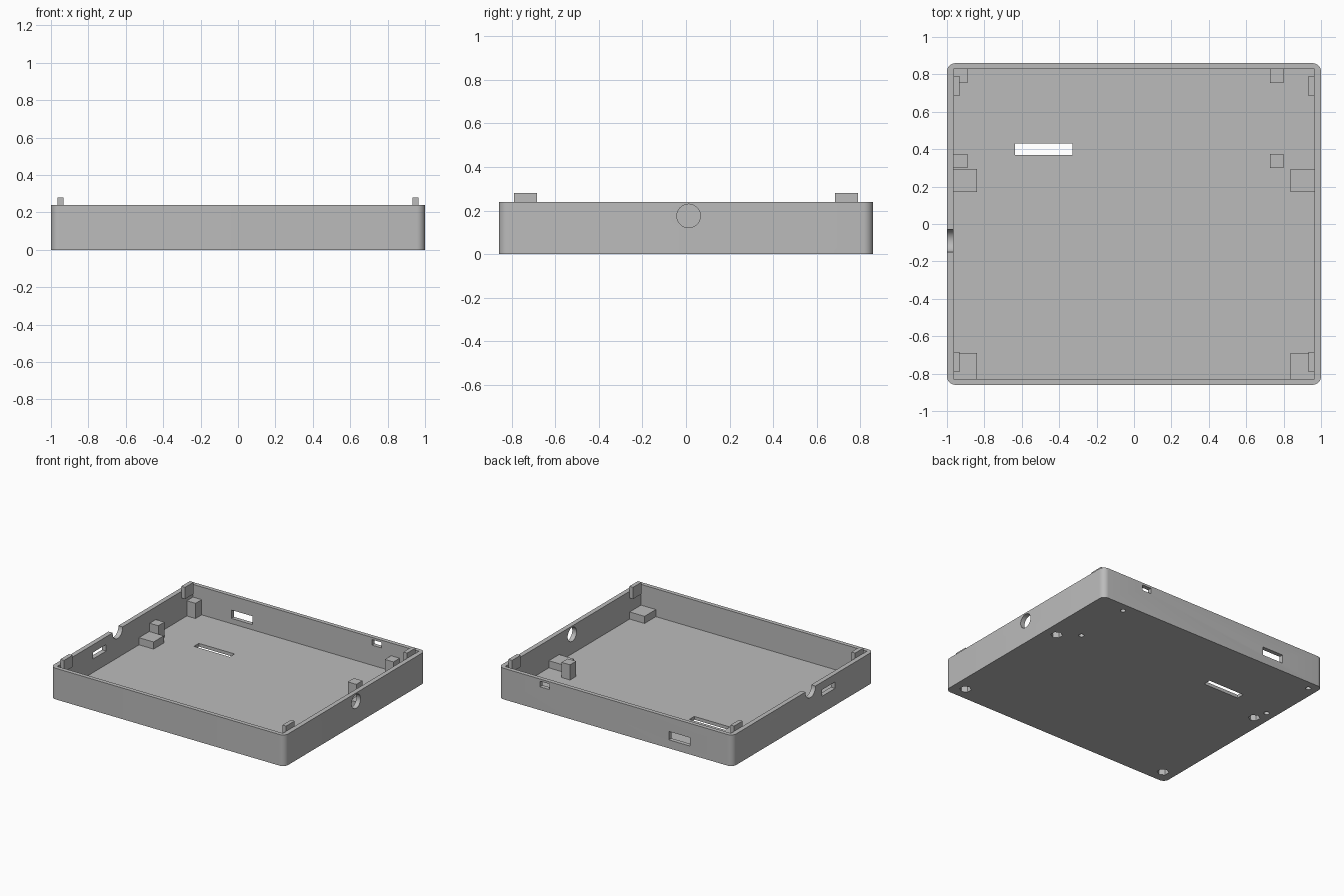
import bpy, bmesh
from math import pi, cos, sin
from mathutils import Matrix, Vector

if "Cube" in bpy.data.objects:
    bpy.data.objects.remove(bpy.data.objects["Cube"], do_unlink=True)

WIDTH, DEPTH, HEIGHT, FLOOR = 2.0, 1.72, 0.24, 0.025
IN_X, IN_Y = 0.964, 0.828

grey = bpy.data.materials.new("plain_grey")
grey.use_nodes = True
colour = (0.5, 0.5, 0.5, 1)
grey.diffuse_color = colour
grey.node_tree.nodes["Principled BSDF"].inputs["Base Color"].default_value = colour


def box(bm, x0, x1, y0, y1, z0, z1):
    size = Matrix.Diagonal((x1 - x0, y1 - y0, z1 - z0, 1))
    place = Matrix.Translation(((x0 + x1) / 2, (y0 + y1) / 2, (z0 + z1) / 2))
    bmesh.ops.create_cube(bm, size=1, matrix=place @ size)


def cylinder(bm, centre, radius, length, sides, axis="Z"):
    turn = Matrix.Rotation(pi / 2, 4, "Y") if axis == "X" else Matrix()
    bmesh.ops.create_cone(bm, cap_ends=True, segments=sides, radius1=radius,
                          radius2=radius, depth=length,
                          matrix=Matrix.Translation(centre) @ turn)


def finish(name, bm):
    bmesh.ops.recalc_face_normals(bm, faces=bm.faces)
    mesh = bpy.data.meshes.new(name)
    bm.to_mesh(mesh)
    bm.free()
    mesh.materials.append(grey)
    obj = bpy.data.objects.new(name, mesh)
    bpy.context.collection.objects.link(obj)
    return obj


def cut(obj, cutter):
    mod = obj.modifiers.new("cut", "BOOLEAN")
    mod.operation = "DIFFERENCE"
    mod.solver = "EXACT"
    mod.object = cutter
    bpy.context.view_layer.objects.active = obj
    bpy.ops.object.modifier_apply(modifier=mod.name)


def in_bm(fill):
    bm = bmesh.new()
    fill(bm)
    return bm


# Tray body: rounded upright corners
bm = bmesh.new()
box(bm, -WIDTH / 2, WIDTH / 2, -DEPTH / 2, DEPTH / 2, 0, HEIGHT)
upright = [e for e in bm.edges
           if abs(e.verts[0].co.z - e.verts[1].co.z) > HEIGHT / 2]
bmesh.ops.bevel(bm, geom=upright, offset=0.045, segments=8, profile=0.5, affect="EDGES")
tray = finish("tray_shell", bm)

# Square-cornered cavity
bm = bmesh.new()
box(bm, -IN_X, IN_X, -IN_Y, IN_Y, FLOOR, 0.5)
cavity = finish("cavity_cutter", bm)

# Support positions, as x and y ranges
blocks = [(x, y) for x in ((-IN_X, -0.84), (0.837, IN_X))
          for y in ((0.17, 0.295), (-IN_Y, -0.69))]
posts = [(x, y) for x in ((-IN_X, -0.89), (0.727, 0.8))
         for y in ((0.3, 0.375), (0.753, IN_Y))]

# Openings through floor and walls, and blind holes under the supports
bm = bmesh.new()
box(bm, -0.635, -0.33, 0.37, 0.43, -0.1, 0.1)
box(bm, -0.635, -0.455, 0.8, 0.9, 0.065, 0.13)
box(bm, 0.565, 0.645, 0.8, 0.9, 0.18, 0.223)
box(bm, -1.1, -0.9, -0.39, -0.23, 0.13, 0.18)
cylinder(bm, (1, 0.012, 0.175), 0.054, 0.2, 40, "X")
cylinder(bm, (-1, -0.09, 0.235), 0.061, 0.2, 40, "X")
for (x0, x1), (y0, y1) in blocks:
    cylinder(bm, ((x0 + x1) / 2, (y0 + y1) / 2, 0), 0.042, 0.09, 6)
for (x0, x1), (y0, y1) in posts:
    cylinder(bm, ((x0 + x1) / 2, (y0 + y1) / 2, 0), 0.019, 0.2, 20)
openings = finish("openings_cutter", bm)

cut(tray, cavity)
cut(tray, openings)

# Low support blocks and taller screw posts standing on the floor
for label, spots, top in (("support_block", blocks, 0.08), ("screw_post", posts, 0.142)):
    for i, ((x0, x1), (y0, y1)) in enumerate(spots):
        bm = bmesh.new()
        box(bm, x0, x1, y0, y1, FLOOR, top)
        cut(finish(f"{label}_{i + 1}", bm), openings)

# Lid tabs rising above the rim
for side in (-1, 1):
    for end in (-1, 1):
        x, y = sorted((side * IN_X, side * 0.932)), sorted((end * 0.685, end * 0.79))
        bm = bmesh.new()
        box(bm, *x, *y, 0.19, 0.28)
        finish(f"lid_tab_{'left' if side > 0 else 'right'}_{'back' if end > 0 else 'front'}", bm)

for helper in (cavity, openings):
    bpy.data.objects.remove(helper, do_unlink=True)

# Smooth the round corners and holes, keeping edges sharp
bpy.ops.object.select_all(action="DESELECT")
tray.select_set(True)
bpy.context.view_layer.objects.active = tray
bpy.ops.object.shade_smooth_by_angle(angle=pi / 6)
